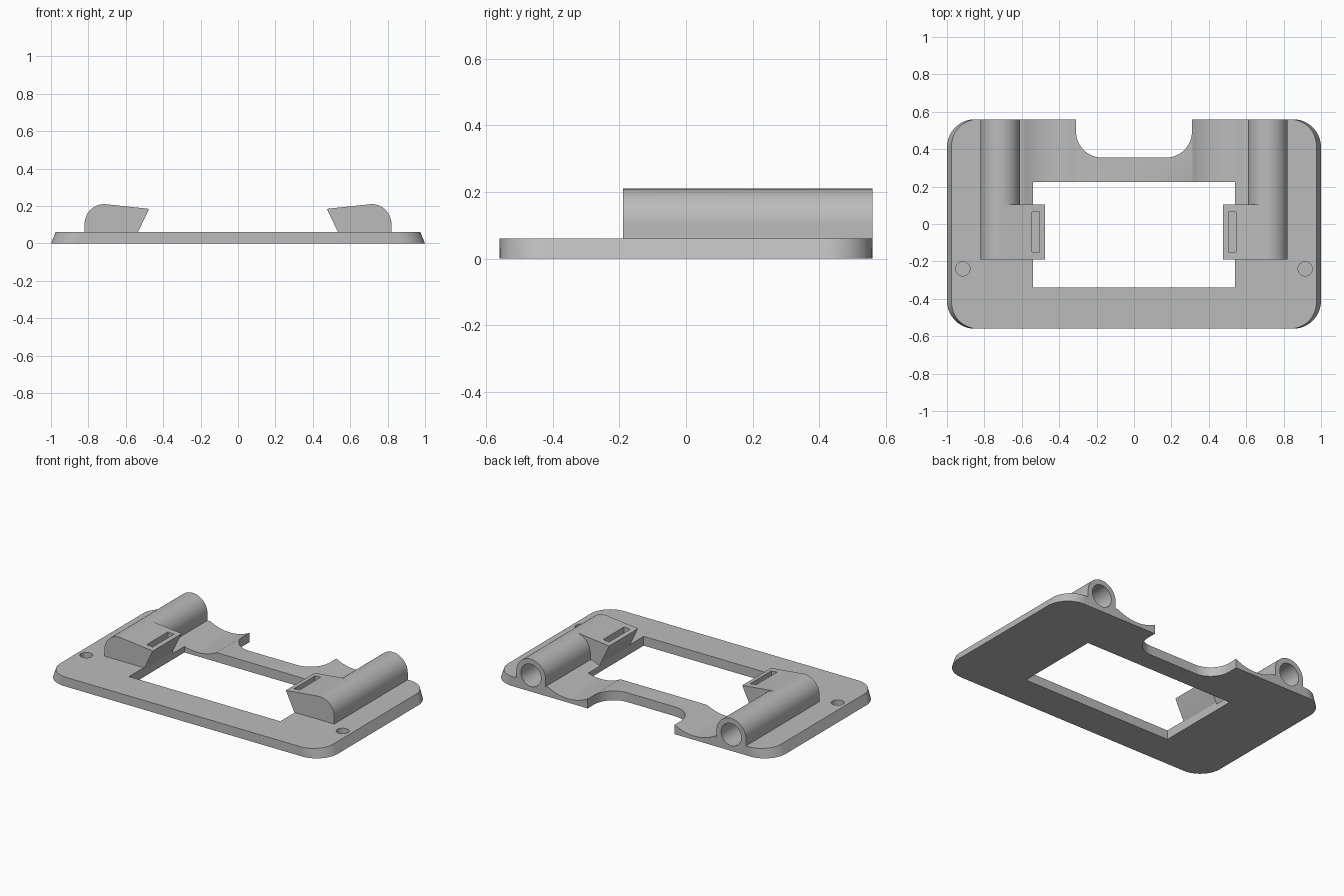
import bpy, bmesh, math

if "Cube" in bpy.data.objects:
    bpy.data.objects.remove(bpy.data.objects["Cube"])

gray = bpy.data.materials.new("plain_gray")
gray.diffuse_color = (0.5, 0.5, 0.5, 1)
gray.use_nodes = True
gray.node_tree.nodes["Principled BSDF"].inputs["Base Color"].default_value = gray.diffuse_color


def loft(name, bottom, top):
    """Solid between two matching point rings."""
    bm = bmesh.new()
    a = [bm.verts.new(p) for p in bottom]
    b = [bm.verts.new(p) for p in top]
    bm.faces.new(a)
    bm.faces.new(b)
    for i in range(len(a)):
        j = (i + 1) % len(a)
        bm.faces.new((a[i], a[j], b[j], b[i]))
    bmesh.ops.recalc_face_normals(bm, faces=bm.faces)
    me = bpy.data.meshes.new(name)
    bm.to_mesh(me)
    bm.free()
    ob = bpy.data.objects.new(name, me)
    bpy.context.collection.objects.link(ob)
    me.materials.append(gray)
    return ob


def prism_z(name, pts, z0, z1):
    return loft(name, [(x, y, z0) for x, y in pts], [(x, y, z1) for x, y in pts])


def prism_y(name, pts, y0, y1):
    return loft(name, [(x, y0, z) for x, z in pts], [(x, y1, z) for x, z in pts])


def arc(cx, cy, r, a0, a1, n=16):
    return [(cx + r * math.cos(math.radians(a0 + (a1 - a0) * i / n)),
             cy + r * math.sin(math.radians(a0 + (a1 - a0) * i / n))) for i in range(n + 1)]


def circle(cx, cy, r, n=40):
    return arc(cx, cy, r, 0, 360, n)[:-1]


def rect(x0, x1, y0, y1):
    return [(x0, y0), (x1, y0), (x1, y1), (x0, y1)]


def rounded(hx, hy, r):
    cx, cy = hx - r, hy - r
    return (arc(cx, cy, r, 0, 90) + arc(-cx, cy, r, 90, 180)
            + arc(-cx, -cy, r, 180, 270) + arc(cx, -cy, r, 270, 360))


def combine(target, tool, op):
    bpy.context.view_layer.objects.active = target
    m = target.modifiers.new(op, 'BOOLEAN')
    m.operation, m.object, m.solver = op, tool, 'EXACT'
    bpy.ops.object.modifier_apply(modifier=m.name)
    bpy.data.objects.remove(tool)


def flip(pts, s):
    return [(s * x, z) for x, z in pts]


# base plate, sides leaning inwards
frame = loft("mounting_frame",
             [(x, y, 0) for x, y in rounded(1.0, 0.56, 0.15)],
             [(x, y, 0.06) for x, y in rounded(0.975, 0.56, 0.14)])

# window and rounded back notch
combine(frame, prism_z("window", rect(-0.54, 0.54, -0.34, 0.225), -0.1, 0.1), 'DIFFERENCE')
notch = ([(0.31, 0.7)] + arc(0.17, 0.495, 0.14, 0, -90)
         + arc(-0.17, 0.495, 0.14, -90, -180) + [(-0.31, 0.7)])
combine(frame, prism_z("notch", notch, -0.1, 0.1), 'DIFFERENCE')

# shallow scoops between tubes and notch
for s in (-1, 1):
    scoop = circle(s * 0.45, 0.3225, 0.2975, 96)
    combine(frame, prism_y("scoop", scoop, 0.105, 0.7), 'DIFFERENCE')

# tubes and overhanging claws
tube = [(0.61, 0.03), (0.82, 0.03)] + arc(0.715, 0.105, 0.105, 0, 180, 32)
claw = ([(0.56, 0.03), (0.82, 0.03)] + arc(0.715, 0.105, 0.105, 0, 96, 20)
        + [(0.475, 0.185), (0.535, 0.06), (0.545, 0.045)])
for s in (-1, 1):
    rail = prism_y("rail", flip(tube, s), -0.1, 0.56)
    combine(rail, prism_y("claw", flip(claw, s), -0.19, 0.105), 'UNION')
    combine(frame, rail, 'UNION')

# bores, claw slots and blind screw holes
for s in (-1, 1):
    combine(frame, prism_y("bore", circle(s * 0.715, 0.105, 0.072), -0.13, 0.7), 'DIFFERENCE')
    slot = rect(s * 0.525 - 0.021, s * 0.525 + 0.021, -0.15, 0.065)
    combine(frame, prism_z("slot", slot, 0.15, 0.3), 'DIFFERENCE')
    combine(frame, prism_z("screw", circle(s * 0.915, -0.24, 0.038), 0.02, 0.2), 'DIFFERENCE')

bpy.ops.object.select_all(action='DESELECT')
frame.select_set(True)
bpy.context.view_layer.objects.active = frame
bpy.ops.object.shade_smooth_by_angle(angle=math.radians(30))
